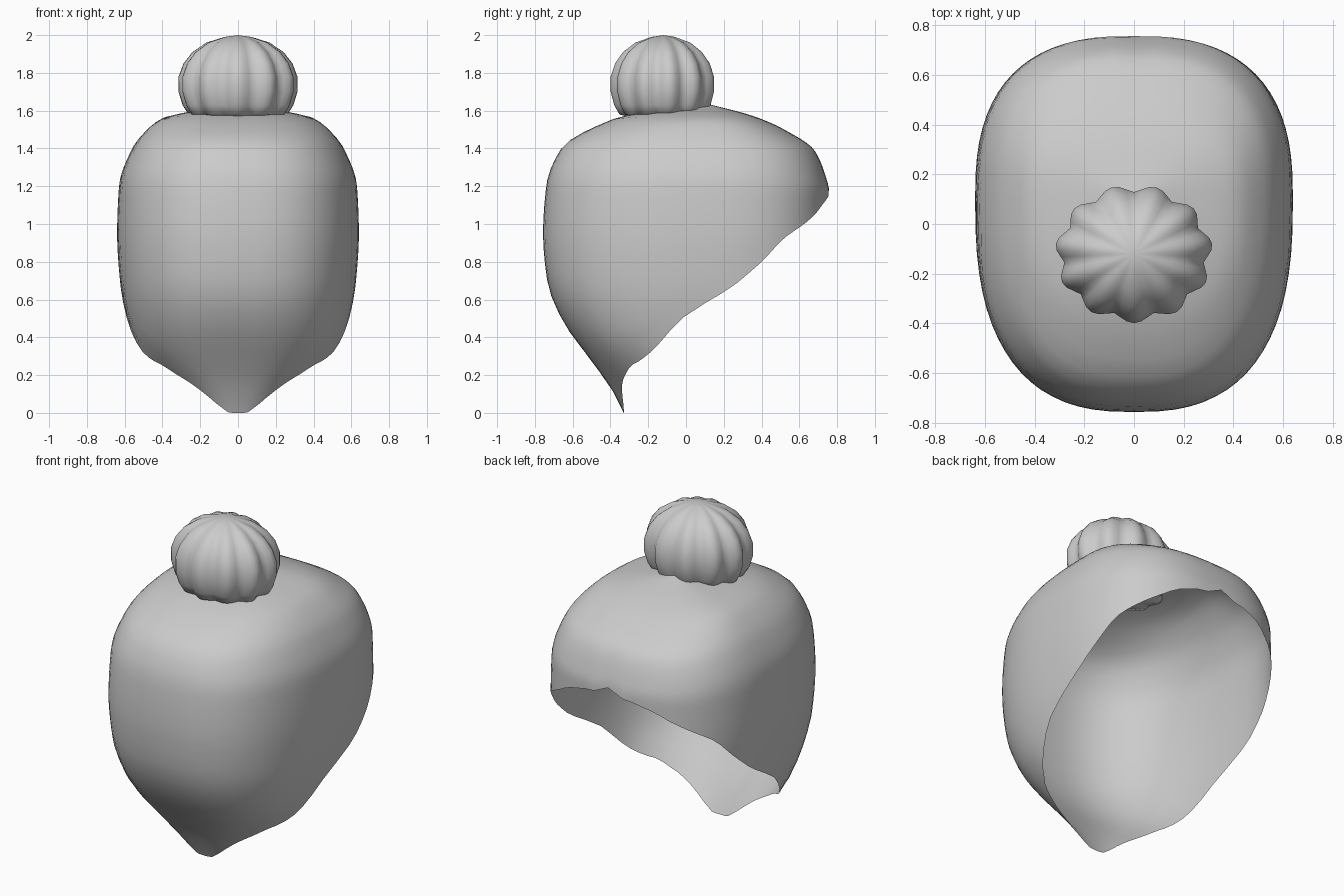
import bpy, bmesh, math

if "Cube" in bpy.data.objects:
    bpy.data.objects.remove(bpy.data.objects["Cube"], do_unlink=True)

grey = bpy.data.materials.new("soft_grey")
grey.use_nodes = True
colour = (0.6, 0.6, 0.6, 1)
grey.diffuse_color = colour
grey.node_tree.nodes["Principled BSDF"].inputs["Base Color"].default_value = colour


def curve(points, z):
    """Smooth interpolation through (z, value) pairs sorted by z."""
    z = min(max(z, points[0][0]), points[-1][0])
    i = 0
    while i < len(points) - 2 and z > points[i + 1][0]:
        i += 1
    (z0, a), (z1, b) = points[i], points[i + 1]
    h = z1 - z0
    t = (z - z0) / h

    def slope(k):
        if k in (0, len(points) - 1):
            return (b - a) / h
        left = (points[k][1] - points[k-1][1]) / (points[k][0] - points[k-1][0])
        right = (points[k+1][1] - points[k][1]) / (points[k+1][0] - points[k][0])
        return 0 if left * right <= 0 else 2 * left * right / (left + right)

    return (a * (1 + 2*t) * (1-t)**2 + b * t*t * (3 - 2*t)
            + h * t * (1-t) * (slope(i) * (1-t) - slope(i+1) * t))


def pole_mesh(name, pole, columns, cap=False):
    """Skin a closed ring of columns that all start at one pole."""
    bm = bmesh.new()
    top = bm.verts.new(pole)
    grid = [[bm.verts.new(p) for p in col] for col in columns]
    for i, a in enumerate(grid):
        b = grid[(i + 1) % len(grid)]
        bm.faces.new((top, a[0], b[0]))
        for j in range(len(a) - 1):
            bm.faces.new((a[j], a[j+1], b[j+1], b[j]))
    if cap:
        bm.faces.new([col[-1] for col in reversed(grid)])
    bmesh.ops.recalc_face_normals(bm, faces=bm.faces)
    mesh = bpy.data.meshes.new(name)
    bm.to_mesh(mesh)
    bm.free()
    mesh.materials.append(grey)
    for f in mesh.polygons:
        f.use_smooth = True
    obj = bpy.data.objects.new(name, mesh)
    bpy.context.collection.objects.link(obj)
    return obj


# Shell outlines by height: front edge, back edge, half width, rim depth
TOP, MID = 1.64, 0.1
front = [(0, -.33), (.12, -.39), (.3, -.52), (.5, -.66), (.7, -.735), (.95, -.757),
         (1.2, -.74), (1.4, -.66), (1.55, -.4), (1.6, -.2), (TOP, MID)]
back = [(0, .757), (1.18, .757), (1.25, .74), (1.39, .68), (1.5, .52), (1.57, .36), (TOP, MID)]
width = [(0, .2), (.12, .34), (.24, .46), (.32, .53), (.5, .59), (.7, .625), (.95, .64),
         (1.2, .63), (1.4, .56), (1.5, .48), (1.56, .4), (1.6, .23), (TOP, 0)]
rim = [(0, -.328), (.15, -.34), (.24, -.3), (.31, -.2), (.42, -.1), (.52, 0), (.64, .2),
       (.8, .4), (.91, .5), (1.05, .68), (1.15, .756)]


def shell_point(angle, z):
    s, c = math.sin(angle), -math.cos(angle)
    power = 2 / 2.6
    edge = front if c < 0 else back
    depth = abs(curve(edge, z) - MID)
    x = curve(width, z) * math.copysign(abs(s) ** power, s)
    y = MID + depth * math.copysign(abs(c) ** power, c)
    return x, y, z


def rim_height(angle):
    z = TOP - 0.3
    while z > 0 and shell_point(angle, z)[1] < curve(rim, z):
        z -= 0.004
    return max(z, 0)


# Open shell, running from the crown down to the slanted rim
ROWS, COLS = 26, 72
columns = []
for i in range(COLS):
    angle = math.tau * i / COLS
    low = rim_height(angle)
    columns.append([shell_point(angle, TOP - (TOP - low) * (j / ROWS) ** 1.8)
                    for j in range(1, ROWS + 1)])
pole_mesh("hair_shell", (0, MID, TOP), columns)

# Gathered bun with radial pleats
LOBES, STEPS = 11, 6
bun_profile = [(1.99, .07), (1.96, .16), (1.91, .23), (1.85, .275), (1.78, .3), (1.7, .3),
               (1.63, .28), (1.58, .25), (1.555, .15)]
columns = []
for i in range(LOBES * STEPS):
    angle = math.tau * i / (LOBES * STEPS)
    pleat = 1 - 0.11 * (1 - abs(math.cos(angle * LOBES / 2)) ** 1.5)
    columns.append([(1.06 * r * pleat * math.sin(angle),
                     -.12 - .93 * r * pleat * math.cos(angle), z + 0.1 * (r - .15) * (pleat - 1))
                    for z, r in bun_profile])
pole_mesh("hair_bun", (0, -.12, 2.0), columns, cap=True)
